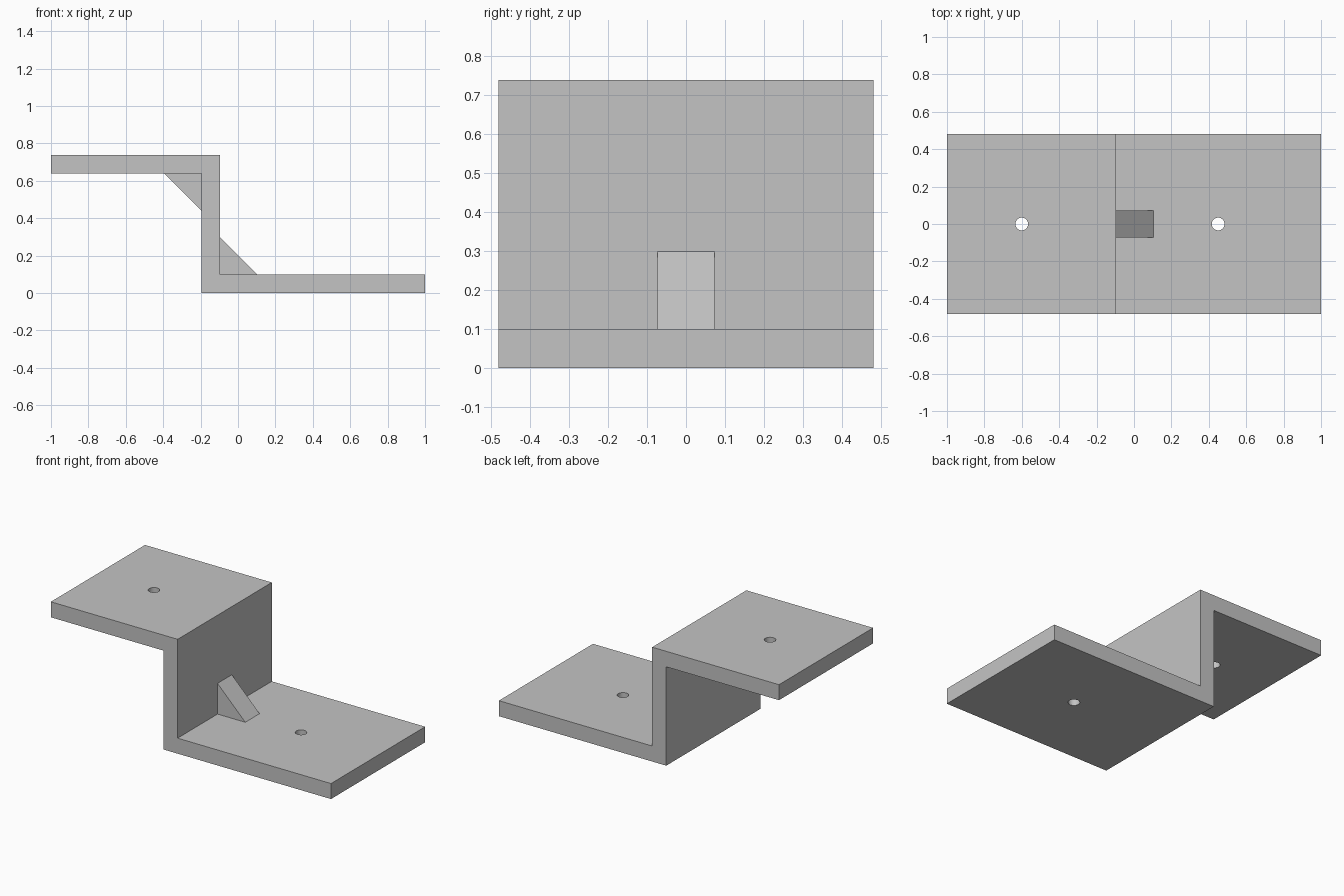
import bpy
import bmesh

if "Cube" in bpy.data.objects:
    bpy.data.objects.remove(bpy.data.objects["Cube"], do_unlink=True)

# Main dimensions
HALF_DEPTH = 0.48
HEIGHT = 0.738
THICK = 0.1
WALL_L, WALL_R = -0.195, -0.095
GUSSET = 0.198
GUSSET_HALF = 0.073
HOLE_RADIUS = 0.034

grey = bpy.data.materials.new("plain grey")
grey.use_nodes = True
colour = (0.55, 0.55, 0.55, 1)
grey.diffuse_color = colour
grey.node_tree.nodes["Principled BSDF"].inputs["Base Color"].default_value = colour


def extrude_profile(name, points, half):
    """Extrude an x-z outline along y, centred on y = 0."""
    bm = bmesh.new()
    face = bm.faces.new([bm.verts.new((x, -half, z)) for x, z in points])
    result = bmesh.ops.extrude_face_region(bm, geom=[face])
    moved = [v for v in result["geom"] if isinstance(v, bmesh.types.BMVert)]
    bmesh.ops.translate(bm, verts=moved, vec=(0, 2 * half, 0))
    bmesh.ops.recalc_face_normals(bm, faces=bm.faces)
    mesh = bpy.data.meshes.new(name)
    bm.to_mesh(mesh)
    bm.free()
    mesh.materials.append(grey)
    obj = bpy.data.objects.new(name, mesh)
    bpy.context.collection.objects.link(obj)
    return obj


def select_only(obj):
    bpy.ops.object.select_all(action="DESELECT")
    obj.select_set(True)
    bpy.context.view_layer.objects.active = obj


# Z-shaped bracket: upper flange, wall and lower flange in one outline
bracket = extrude_profile("z_bracket", [
    (-1, HEIGHT - THICK), (WALL_L, HEIGHT - THICK), (WALL_L, 0), (1, 0),
    (1, THICK), (WALL_R, THICK), (WALL_R, HEIGHT), (-1, HEIGHT)], HALF_DEPTH)

# Screw holes, one through each flange
for x, z in ((-0.6, HEIGHT - THICK / 2), (0.45, THICK / 2)):
    bpy.ops.mesh.primitive_cylinder_add(
        vertices=32, radius=HOLE_RADIUS, depth=THICK * 2, location=(x, 0, z))
    cutter = bpy.context.object
    cutter.name = "hole_cutter"
    cutter.hide_render = True
    cutter.data.materials.append(grey)
    cut = bracket.modifiers.new("screw hole", "BOOLEAN")
    cut.operation = "DIFFERENCE"
    cut.solver = "EXACT"
    cut.object = cutter
    select_only(bracket)
    bpy.ops.object.modifier_apply(modifier=cut.name)
    bpy.data.objects.remove(cutter, do_unlink=True)

select_only(bracket)
bpy.ops.object.shade_smooth_by_angle()

# Triangular gussets bracing the two inner corners
for name, x, z, side in (("lower_gusset", WALL_R, THICK, 1),
                         ("upper_gusset", WALL_L, HEIGHT - THICK, -1)):
    reach = side * GUSSET
    extrude_profile(name, [(x, z), (x + reach, z), (x, z + reach)], GUSSET_HALF)
